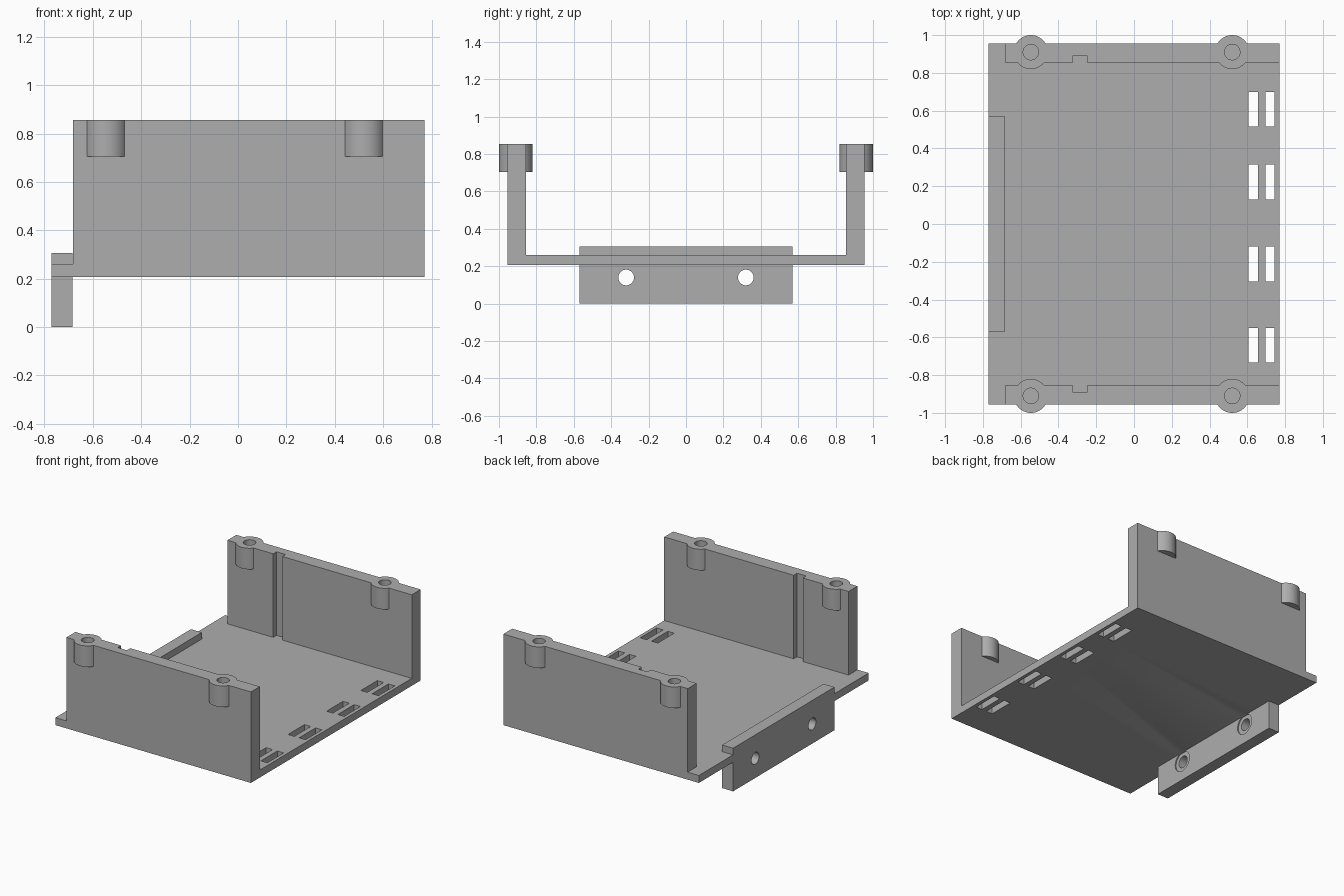
import bpy, math
from mathutils import Matrix

if "Cube" in bpy.data.objects:
    bpy.data.objects.remove(bpy.data.objects["Cube"])

gray = bpy.data.materials.new("plain gray")
gray.diffuse_color = (0.42, 0.42, 0.42, 1)
gray.use_nodes = True
gray.node_tree.nodes["Principled BSDF"].inputs["Base Color"].default_value = gray.diffuse_color


def box(name, x0, x1, y0, y1, z0, z1):
    size = Matrix.Diagonal((x1 - x0, y1 - y0, z1 - z0, 1))
    bpy.ops.mesh.primitive_cube_add(size=1)
    ob = bpy.context.object
    ob.name = name
    ob.data.transform(Matrix.Translation(((x0 + x1) / 2, (y0 + y1) / 2, (z0 + z1) / 2)) @ size)
    return ob


def cylinder(name, center, radius, depth, axis="Z"):
    bpy.ops.mesh.primitive_cylinder_add(vertices=48, radius=radius, depth=depth)
    ob = bpy.context.object
    ob.name = name
    turn = Matrix.Rotation(math.pi / 2, 4, "Y") if axis == "X" else Matrix()
    ob.data.transform(Matrix.Translation(center) @ turn)
    return ob


def combine(target, tool, operation):
    mod = target.modifiers.new("cut", "BOOLEAN")
    mod.operation, mod.solver, mod.object = operation, "EXACT", tool
    bpy.context.view_layer.objects.active = target
    bpy.ops.object.modifier_apply(modifier=mod.name)
    bpy.data.objects.remove(tool)


# Floor of the tray
tray = box("tray", -0.77, 0.77, -0.955, 0.955, 0.207, 0.26)

# Side walls with screw bosses and a vertical card groove
for s in (-1, 1):
    y0, y1 = sorted((s * 0.855, s * 0.955))
    wall = box("side_wall", -0.682, 0.77, y0, y1, 0.207, 0.855)
    for x in (-0.546, 0.52):
        combine(wall, cylinder("boss", (x, s * 0.91, 0.78), 0.09, 0.15), "UNION")
    for x in (-0.546, 0.52):
        combine(wall, cylinder("screw_hole", (x, s * 0.91, 0.81), 0.041, 0.2), "DIFFERENCE")
    g0, g1 = sorted((s * 0.80, s * 0.893))
    combine(wall, box("groove", -0.322, -0.25, g0, g1, 0.26, 0.95), "DIFFERENCE")
    combine(tray, wall, "UNION")

# Mounting flange across one end, with two screw holes
flange = box("flange", -0.77, -0.684, -0.57, 0.57, 0, 0.307)
for y in (-0.32, 0.32):
    combine(flange, cylinder("bolt_hole", (-0.73, y, 0.14), 0.042, 0.3, "X"), "DIFFERENCE")
    combine(flange, cylinder("recess", (-0.664, y, 0.14), 0.072, 0.056, "X"), "DIFFERENCE")
combine(tray, flange, "UNION")

# Paired vent slots along the other end
for y in (0.608, 0.222, -0.212, -0.642):
    for x in (0.632, 0.72):
        combine(tray, box("slot", x - 0.025, x + 0.025, y - 0.092, y + 0.092, 0.1, 0.4), "DIFFERENCE")

tray.data.materials.clear()
tray.data.materials.append(gray)
for p in tray.data.polygons:
    p.material_index = 0
bpy.ops.object.select_all(action="DESELECT")
tray.select_set(True)
bpy.context.view_layer.objects.active = tray
bpy.ops.object.shade_smooth_by_angle(angle=math.radians(30))
